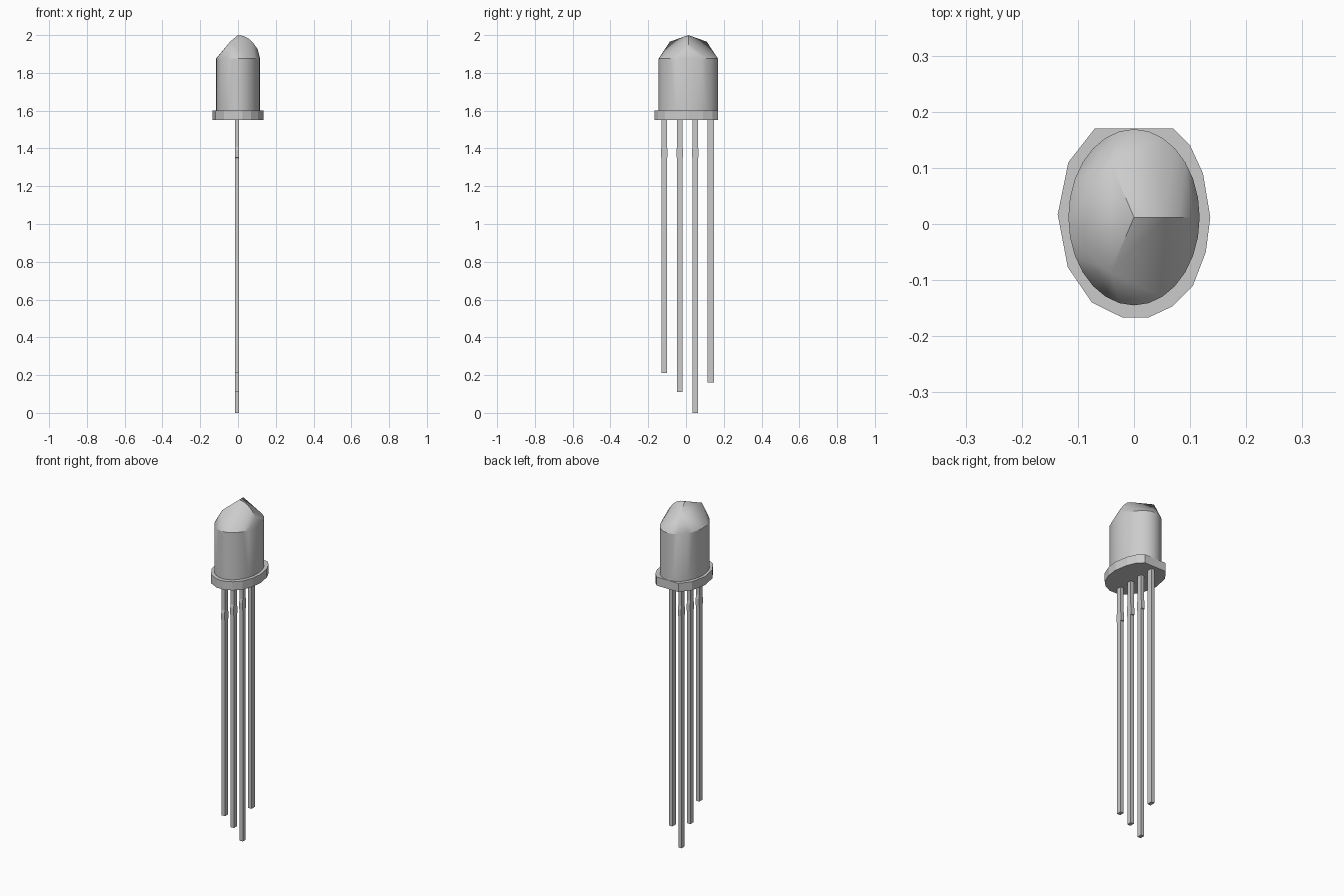
import bpy, bmesh, math

cube = bpy.data.objects.get("Cube")
if cube:
    bpy.data.objects.remove(cube, do_unlink=True)

grey = bpy.data.materials.new("plain grey")
grey.use_nodes = True
color = (0.6, 0.6, 0.6, 1)
grey.diffuse_color = color
grey.node_tree.nodes["Principled BSDF"].inputs["Base Color"].default_value = color

CY = 0.012          # centre of the bulb in y
RX, RY = 0.117, 0.157


def finish(bm, name, smooth=False):
    bmesh.ops.recalc_face_normals(bm, faces=bm.faces)
    mesh = bpy.data.meshes.new(name)
    bm.to_mesh(mesh)
    bm.free()
    mesh.materials.append(grey)
    obj = bpy.data.objects.new(name, mesh)
    bpy.context.collection.objects.link(obj)
    if smooth:
        bpy.ops.object.select_all(action="DESELECT")
        obj.select_set(True)
        bpy.context.view_layer.objects.active = obj
        bpy.ops.object.shade_smooth_by_angle(angle=math.radians(25))
    return obj


def extrude_outline(name, outline, depth):
    bm = bmesh.new()
    face = bm.faces.new([bm.verts.new(p) for p in outline])
    new = bmesh.ops.extrude_face_region(bm, geom=[face])["geom"]
    moved = [v for v in new if isinstance(v, bmesh.types.BMVert)]
    bmesh.ops.translate(bm, verts=moved, vec=depth)
    return finish(bm, name)


# Bulb: oval barrel under a faceted cap with three ridges
bm = bmesh.new()
for z in (1.59, 1.875):
    for i in range(28):
        a = math.tau * i / 28
        bm.verts.new((RX * math.cos(a), CY + RY * math.sin(a), z))
for x, z in ((0, 2.0), (0.03, 1.995), (0.055, 1.983), (0.08, 1.96), (0.104, 1.925)):
    bm.verts.new((x, CY, z))
for side in (-1, 1):
    bm.verts.new((-0.042, CY + side * 0.098, 1.965))
bmesh.ops.convex_hull(bm, input=bm.verts)
bmesh.ops.dissolve_limit(bm, angle_limit=0.01, verts=bm.verts, edges=bm.edges)
finish(bm, "bulb", smooth=True)

# Flange with one flat side
rim = [(-0.07, 0.17), (-0.117, 0.11), (-0.136, 0.017), (-0.118, -0.077),
       (-0.075, -0.14), (-0.02, -0.167), (0.025, -0.167), (0.068, -0.147),
       (0.105, -0.11), (0.128, -0.05), (0.136, 0.012), (0.123, 0.09),
       (0.1, 0.14), (0.07, 0.17)]
extrude_outline("flange", [(x, y, 1.55) for x, y in rim], (0, 0, 0.05))

# Legs: square wires, three of them with a short stop near the top
for i, bottom in enumerate((0.21, 0.11, 0.0, 0.16)):
    y = -0.115 + i * 0.082
    if i < 3:
        half = [(0.0135, bottom), (0.0135, 1.35), (0.018, 1.352),
                (0.018, 1.39), (0.0135, 1.41), (0.0135, 1.55)]
    else:
        half = [(0.016, bottom), (0.016, 1.55)]
    outline = [(-0.015, y + w, z) for w, z in half]
    outline += [(-0.015, y - w, z) for w, z in reversed(half)]
    extrude_outline(f"leg_{i + 1}", outline, (0.021, 0, 0))
